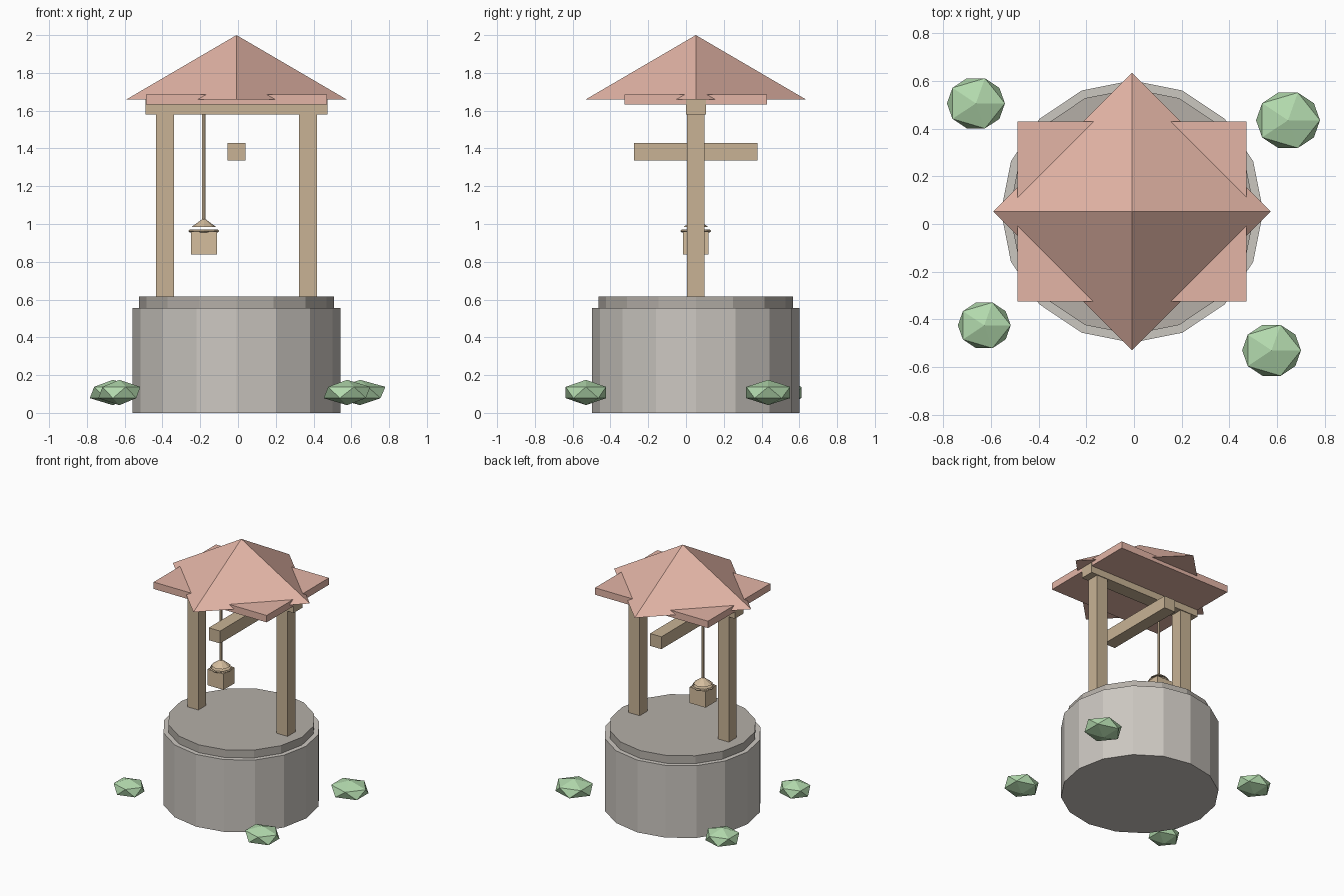
import bpy
from math import pi

if "Cube" in bpy.data.objects:
    bpy.data.objects.remove(bpy.data.objects["Cube"])

CX, CY = -0.008, 0.052   # well axis


def material(name, rgb):
    m = bpy.data.materials.new(name)
    m.diffuse_color = (*rgb, 1)
    m.use_nodes = True
    m.node_tree.nodes["Principled BSDF"].inputs["Base Color"].default_value = m.diffuse_color
    return m


STONE = material("stone", (0.60, 0.57, 0.53))
RIM = material("rim_stone", (0.46, 0.43, 0.39))
WOOD = material("wood", (0.58, 0.45, 0.30))
PALE = material("pale_wood", (0.66, 0.51, 0.34))
TILE = material("roof_tile", (0.77, 0.46, 0.38))
LEAF = material("leaf", (0.45, 0.70, 0.42))


def finish(name, mat):
    ob = bpy.context.object
    ob.name = name
    ob.data.materials.append(mat)
    return ob


def box(name, x, y, z, mat):
    """Box from (min, max) pairs on each axis."""
    bpy.ops.mesh.primitive_cube_add(size=1, location=[(a + b) / 2 for a, b in (x, y, z)])
    bpy.context.object.scale = [b - a for a, b in (x, y, z)]
    return finish(name, mat)


def cone(name, sides, r1, r2, x, y, z0, z1, mat):
    bpy.ops.mesh.primitive_cone_add(vertices=sides, radius1=r1, radius2=r2, depth=z1 - z0,
                                    location=(x, y, (z0 + z1) / 2))
    return finish(name, mat)


# Stone wall and capping slab
cone("well_wall", 16, 0.55, 0.55, CX, CY, 0, 0.555, STONE)
cone("well_cap", 16, 0.515, 0.515, CX, CY, 0.555, 0.615, RIM)

# Posts, top beam and cross axle
for side, s in (("left", -1), ("right", 1)):
    px = CX + s * 0.379
    box(side + "_post", (px - 0.047, px + 0.047), (CY - 0.047, CY + 0.047), (0.61, 1.585), WOOD)
box("top_beam", (CX - 0.481, CX + 0.481), (CY - 0.053, CY + 0.053), (1.58, 1.66), WOOD)
box("axle", (CX - 0.048, CX + 0.048), (CY - 0.327, CY + 0.327), (1.335, 1.43), WOOD)

# Roof: flat eaves plate crossed by a four-sided pyramid
box("roof_plate", (CX - 0.48, CX + 0.48), (CY - 0.378, CY + 0.378), (1.632, 1.685), TILE)
cone("roof_pyramid", 4, 0.582, 0, CX, CY, 1.66, 2.0, TILE)

# Rope with bucket, bucket ring and lid
BX = -0.181
cone("rope", 6, 0.01, 0.01, BX, CY, 1.0, 1.6, WOOD)
box("bucket", (BX - 0.069, BX + 0.069), (CY - 0.067, CY + 0.067), (0.838, 0.96), PALE)
bpy.ops.mesh.primitive_torus_add(major_segments=8, minor_segments=4, major_radius=0.075,
                                 minor_radius=0.007, location=(BX, CY, 0.963))
finish("bucket_ring", WOOD)
cone("bucket_lid", 8, 0.067, 0, BX, CY, 0.983, 1.032, PALE)

# Low bushes around the base
for i, (x, y, r) in enumerate([(-0.663, 0.506, 0.136), (0.646, 0.435, 0.150),
                               (-0.628, -0.425, 0.124), (0.577, -0.53, 0.138)]):
    bpy.ops.mesh.primitive_ico_sphere_add(subdivisions=1, radius=1, location=(x, y, 0.108))
    bpy.context.object.scale = (r, r * 0.91, 0.067)
    finish("bush_%d" % (i + 1), LEAF)
